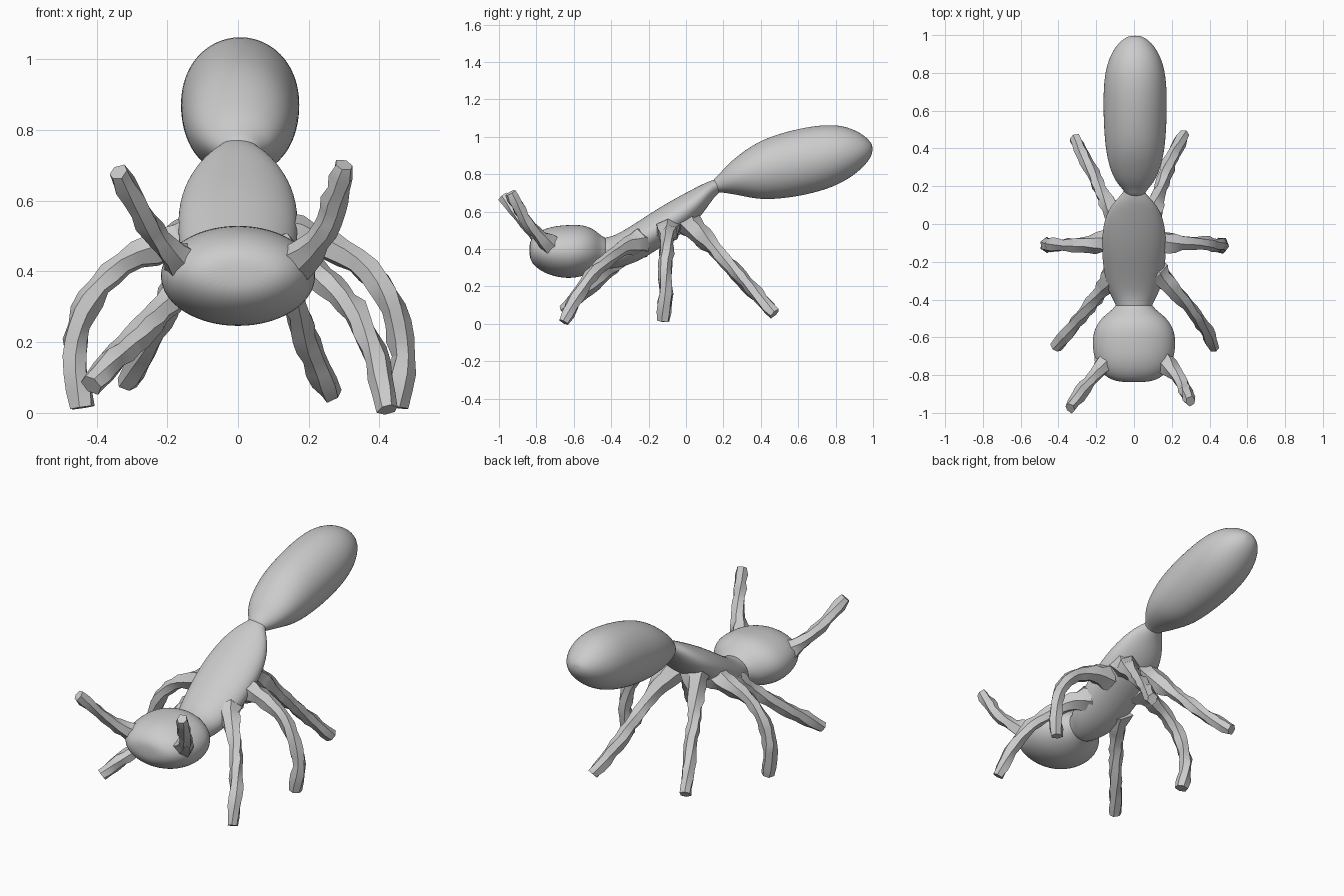
import bpy, bmesh, math, random
from mathutils import Vector

cube = bpy.data.objects.get("Cube")
if cube:
    bpy.data.objects.remove(cube, do_unlink=True)
random.seed(4)

grey = bpy.data.materials.new("body grey")
grey.use_nodes = True
colour = (0.6, 0.6, 0.6, 1)
grey.diffuse_color = colour
grey.node_tree.nodes["Principled BSDF"].inputs["Base Color"].default_value = colour


def skin_rings(name, rings):
    """Bridge closed rings of points into a capped tube."""
    bm = bmesh.new()
    loops = [[bm.verts.new(p) for p in ring] for ring in rings]
    n = len(loops[0])
    for a, b in zip(loops, loops[1:]):
        for i in range(n):
            j = (i + 1) % n
            bm.faces.new((a[i], a[j], b[j], b[i]))
    bm.faces.new(loops[0][::-1])
    bm.faces.new(loops[-1])
    bmesh.ops.recalc_face_normals(bm, faces=bm.faces)
    mesh = bpy.data.meshes.new(name)
    bm.to_mesh(mesh)
    bm.free()
    mesh.materials.append(grey)
    obj = bpy.data.objects.new(name, mesh)
    bpy.context.collection.objects.link(obj)
    return obj


def shade(obj, degrees):
    bpy.ops.object.select_all(action='DESELECT')
    obj.select_set(True)
    bpy.context.view_layer.objects.active = obj
    bpy.ops.object.shade_smooth_by_angle(angle=math.radians(degrees))


def body_part(name, sections, shift=0.0, sides=24):
    """Oval sections along y, each given as (y, half width, bottom, top)."""
    rings = []
    for y, w, low, high in sections:
        mid, half = (low + high) / 2, (high - low) / 2
        angles = [math.tau * i / sides for i in range(sides)]
        rings.append([(shift + w * math.cos(a) * 1.02, y, mid + half * math.sin(a) * 1.02)
                      for a in angles])
    obj = skin_rings(name, rings)
    sub = obj.modifiers.new("smooth", 'SUBSURF')
    sub.levels = sub.render_levels = 2
    shade(obj, 80)


def spline(points, t):
    """Point on a smooth curve through the given points."""
    i = min(int(t), len(points) - 2)
    u = t - i
    b, c = points[i], points[i + 1]
    a = points[i - 1] if i else b * 2 - c
    d = points[i + 2] if i + 2 < len(points) else c * 2 - b
    return 0.5 * (2 * b + (c - a) * u + (2 * a - 5 * b + 4 * c - d) * u * u
                  + (3 * b - a - 3 * c + d) * u ** 3)


def limb(name, path, flare=0.04, radius=0.037, steps=16, sides=6):
    """Knobbly, flat-ended limb that widens where it joins the body."""
    points = [Vector(p) for p in path]
    last = len(points) - 1
    rings = []
    side = Vector((0, 1, 0.3))
    for k in range(steps + 1):
        t = last * k / steps
        centre = spline(points, t)
        ahead = (spline(points, min(t + 0.1, last)) - spline(points, max(t - 0.1, 0))).normalized()
        # Carry the section direction along so the limb never twists sharply
        side = (side - ahead * side.dot(ahead)).normalized()
        up = ahead.cross(side)
        r = radius + flare * max(0, 1 - 2.6 * k / steps) ** 1.5
        ring = []
        for i in range(sides):
            a = math.tau * i / sides + 0.1 * k
            rr = r * random.uniform(0.82, 1.18) * (0.85 if k == steps else 1)
            ring.append(centre + side * rr * math.cos(a) + up * rr * math.sin(a))
        rings.append(ring)
    shade(skin_rings(name, rings), 32)


# Body
body_part("head", [
    (-0.838, 0.06, 0.365, 0.425), (-0.825, 0.125, 0.325, 0.46), (-0.78, 0.178, 0.285, 0.497),
    (-0.71, 0.21, 0.255, 0.522), (-0.62, 0.22, 0.243, 0.528), (-0.55, 0.206, 0.257, 0.528),
    (-0.49, 0.165, 0.28, 0.505), (-0.45, 0.105, 0.30, 0.465), (-0.41, 0.09, 0.31, 0.455)])
body_part("thorax", [
    (-0.47, 0.09, 0.30, 0.455), (-0.42, 0.095, 0.295, 0.46), (-0.36, 0.135, 0.30, 0.48),
    (-0.25, 0.16, 0.335, 0.55), (-0.12, 0.17, 0.42, 0.635), (0.0, 0.162, 0.50, 0.70),
    (0.08, 0.132, 0.575, 0.742), (0.13, 0.092, 0.65, 0.765), (0.17, 0.052, 0.70, 0.775),
    (0.20, 0.048, 0.715, 0.79)])
body_part("abdomen", [
    (0.14, 0.04, 0.70, 0.77), (0.18, 0.06, 0.705, 0.80), (0.215, 0.095, 0.70, 0.845),
    (0.28, 0.128, 0.69, 0.90), (0.36, 0.148, 0.672, 0.957), (0.45, 0.16, 0.666, 1.0),
    (0.60, 0.167, 0.682, 1.043), (0.76, 0.165, 0.722, 1.067), (0.87, 0.142, 0.775, 1.052),
    (0.95, 0.097, 0.84, 1.01), (0.988, 0.05, 0.89, 0.972), (0.997, 0.02, 0.92, 0.95)], shift=0.006)

# Legs
limb("front_leg_left", [(0.10, -0.24, 0.44), (0.18, -0.32, 0.42), (0.27, -0.41, 0.35),
                        (0.34, -0.50, 0.27), (0.39, -0.58, 0.15), (0.425, -0.655, 0.01)])
limb("front_leg_right", [(-0.09, -0.25, 0.42), (-0.17, -0.355, 0.34), (-0.24, -0.44, 0.26),
                         (-0.33, -0.55, 0.17), (-0.415, -0.655, 0.08)])
limb("middle_leg_left", [(0.10, -0.10, 0.51), (0.22, -0.10, 0.485), (0.35, -0.10, 0.42),
                         (0.43, -0.11, 0.31), (0.465, -0.11, 0.17), (0.45, -0.12, 0.015)])
limb("middle_leg_right", [(-0.10, -0.10, 0.51), (-0.21, -0.10, 0.475), (-0.34, -0.11, 0.41),
                          (-0.43, -0.11, 0.30), (-0.46, -0.11, 0.17), (-0.44, -0.12, 0.015)])
limb("hind_leg_left", [(0.07, 0.0, 0.55), (0.12, 0.12, 0.435), (0.16, 0.24, 0.31),
                       (0.20, 0.35, 0.19), (0.265, 0.475, 0.055)])
limb("hind_leg_right", [(-0.07, 0.0, 0.55), (-0.14, 0.11, 0.435), (-0.19, 0.21, 0.33),
                        (-0.25, 0.33, 0.20), (-0.315, 0.455, 0.085)])

# Antennae
limb("antenna_left", [(0.13, -0.70, 0.40), (0.20, -0.77, 0.455), (0.25, -0.84, 0.53),
                      (0.275, -0.89, 0.61), (0.30, -0.94, 0.70)], radius=0.035, steps=11)
limb("antenna_right", [(-0.13, -0.70, 0.41), (-0.20, -0.79, 0.465), (-0.265, -0.87, 0.55),
                       (-0.34, -0.975, 0.68)], radius=0.035, steps=11)
